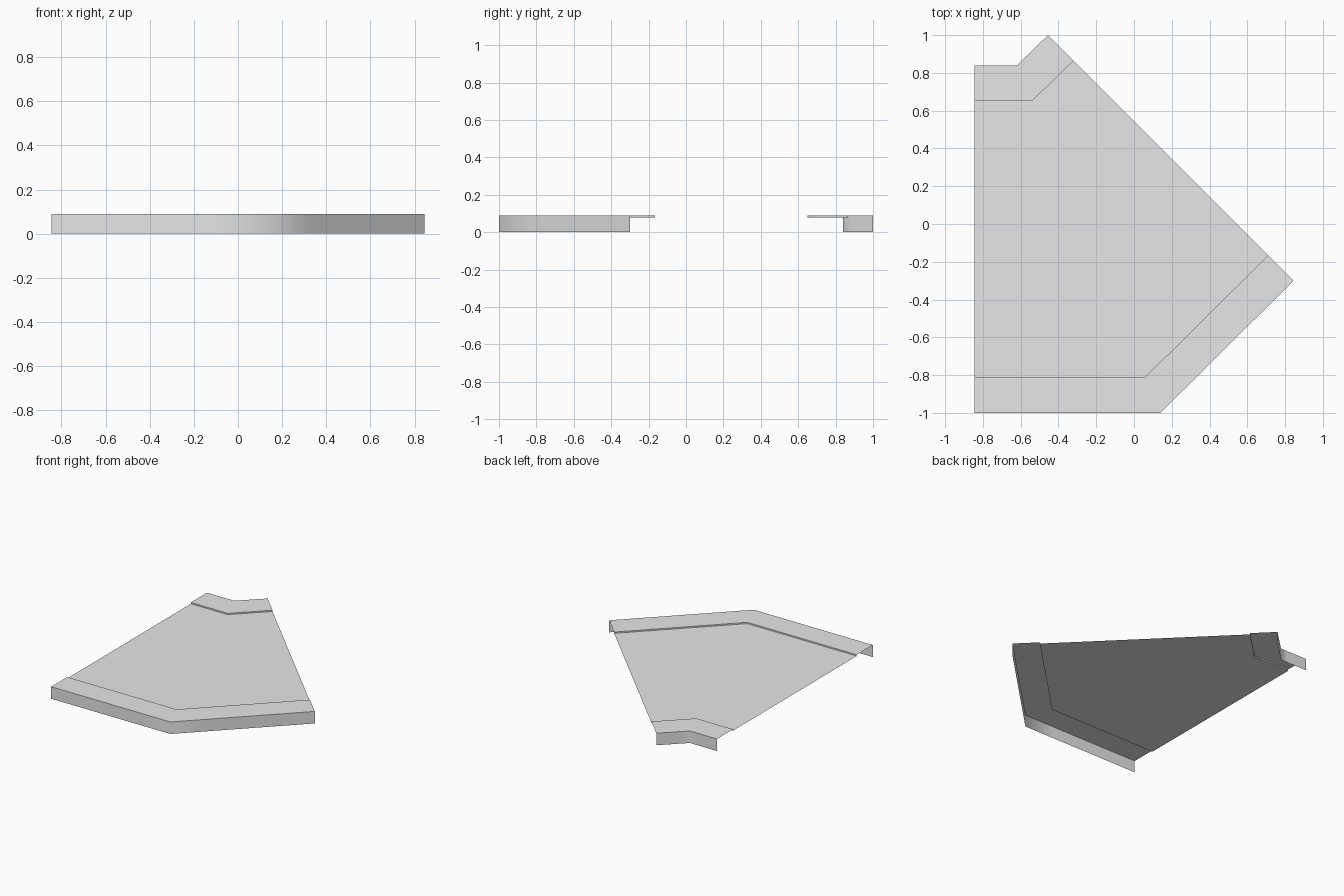
import bpy, bmesh, math
from mathutils import Vector

cube = bpy.data.objects.get("Cube")
if cube:
    bpy.data.objects.remove(cube)

TOP, ROAD = 0.09, 0.08

grey = bpy.data.materials.new("plain grey")
grey.use_nodes = True
colour = (0.8, 0.8, 0.8, 1)
grey.diffuse_color = colour
grey.node_tree.nodes["Principled BSDF"].inputs["Base Color"].default_value = colour

# Plan outlines, each running from the straight end to the angled end
front_outer = [(-0.845, -1), (0.14, -1), (0.845, -0.30)]
front_inner = [(-0.845, -0.81), (0.06, -0.81), (0.71, -0.165)]
back_inner = [(-0.845, 0.65), (-0.54, 0.65), (-0.32, 0.865)]
back_outer = [(-0.845, 0.84), (-0.62, 0.84), (-0.455, 1)]


def divide(path, n=4):
    pts = [Vector(p) for p in path]
    out = [a.lerp(b, i / n) for a, b in zip(pts, pts[1:]) for i in range(n)]
    return out + [pts[-1]]


def strip(name, rails):
    """Skin a row of (path, height) rails with quads."""
    bm = bmesh.new()
    rows = [[bm.verts.new((p.x, p.y, z)) for p in divide(path)] for path, z in rails]
    for a, b in zip(rows, rows[1:]):
        for i in range(len(a) - 1):
            bm.faces.new((a[i], a[i + 1], b[i + 1], b[i]))
    mesh = bpy.data.meshes.new(name)
    bm.to_mesh(mesh)
    bm.free()
    mesh.materials.append(grey)
    obj = bpy.data.objects.new(name, mesh)
    bpy.context.collection.objects.link(obj)
    bpy.ops.object.select_all(action='DESELECT')
    obj.select_set(True)
    bpy.context.view_layer.objects.active = obj
    bpy.ops.object.shade_smooth_by_angle(angle=math.radians(60))
    return obj


# Road sheet, then pavements with a kerb step inside and a skirt outside
strip("road", [(front_inner, ROAD), (back_inner, ROAD)])
strip("front_pavement", [(front_outer, 0), (front_outer, TOP), (front_inner, TOP), (front_inner, ROAD)])
strip("back_pavement", [(back_inner, ROAD), (back_inner, TOP), (back_outer, TOP), (back_outer, 0)])
